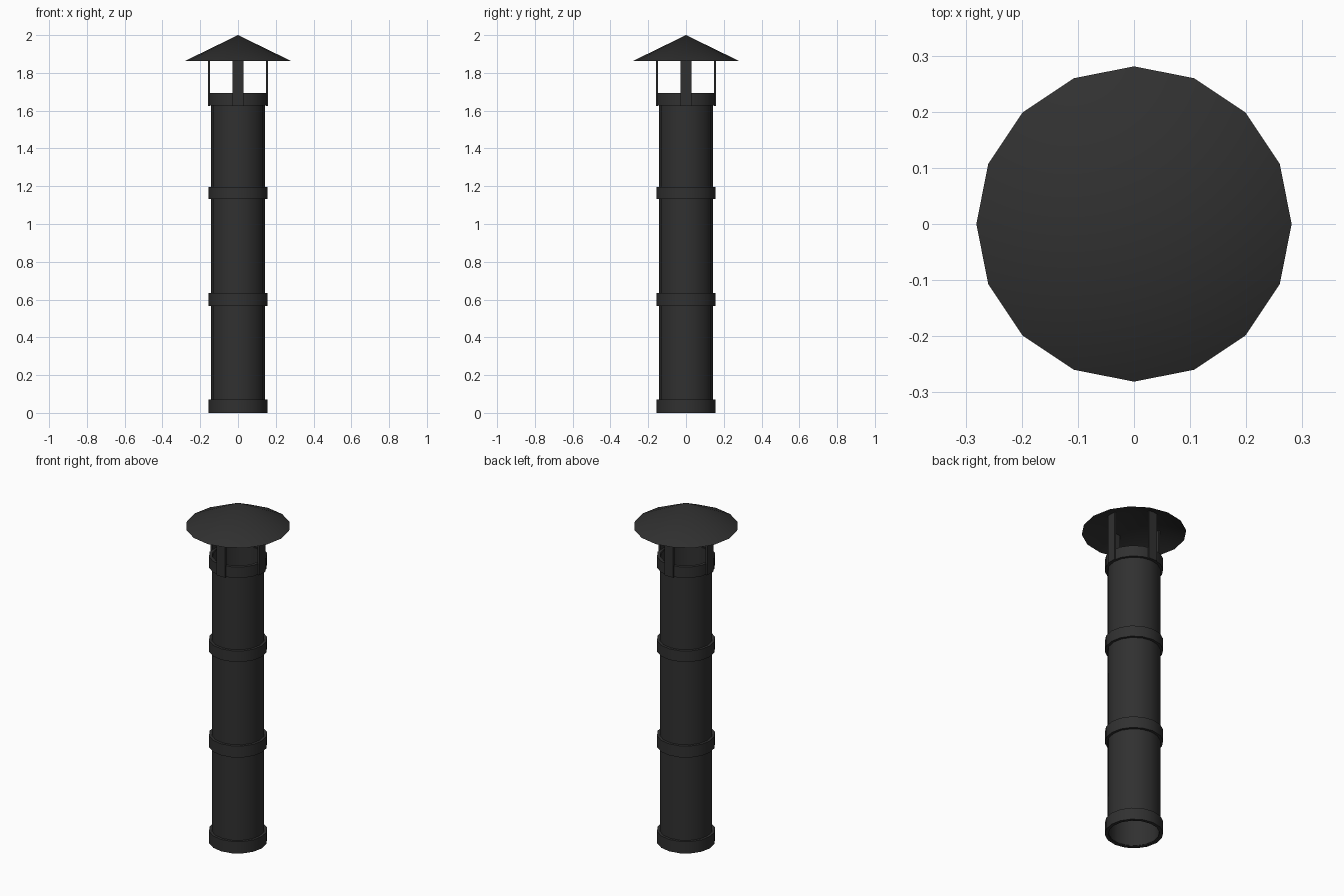
import bpy, math

if "Cube" in bpy.data.objects:
    bpy.data.objects.remove(bpy.data.objects["Cube"])

SIDES = 16

mat = bpy.data.materials.new("matte black metal")
mat.diffuse_color = (0.03, 0.03, 0.03, 1)
mat.use_nodes = True
mat.node_tree.nodes["Principled BSDF"].inputs["Base Color"].default_value = mat.diffuse_color


def add_object(name, verts, faces, smooth=True):
    mesh = bpy.data.meshes.new(name)
    mesh.from_pydata(verts, [], faces)
    mesh.update()
    mesh.materials.append(mat)
    ob = bpy.data.objects.new(name, mesh)
    bpy.context.collection.objects.link(ob)
    if smooth:
        bpy.ops.object.select_all(action='DESELECT')
        ob.select_set(True)
        bpy.context.view_layer.objects.active = ob
        bpy.ops.object.shade_smooth_by_angle(angle=math.radians(35))
    return ob


def lathe(name, profile):
    """Spin a closed (radius, z) profile around the z axis."""
    n = len(profile)
    verts = []
    for i in range(SIDES):
        a = 2 * math.pi * i / SIDES
        verts += [(r * math.cos(a), r * math.sin(a), z) for r, z in profile]
    faces = []
    for i in range(SIDES):
        j = (i + 1) % SIDES
        for k in range(n):
            m = (k + 1) % n
            faces.append((i * n + k, j * n + k, j * n + m, i * n + m))
    return add_object(name, verts, faces)


def ring(name, r_in, r_out, z0, z1):
    return lathe(name, [(r_in, z0), (r_out, z0), (r_out, z1), (r_in, z1)])


# Hollow flue pipe
ring("flue_pipe", 0.136, 0.142, 0.004, 1.688)

# Joint bands and top collar
for name, z0, z1 in (("base_band", 0.0, 0.07), ("lower_band", 0.567, 0.635),
                     ("upper_band", 1.132, 1.197), ("top_collar", 1.628, 1.693)):
    ring(name, 0.139, 0.157, z0, z1)

# Four flat struts, running up to the inside of the rain cap
for i in range(4):
    verts = [(x, y, z) for x in (0.148, 0.16) for y in (-0.028, 0.028)
             for z in (1.626, 1.919)]
    faces = [(0, 1, 3, 2), (4, 6, 7, 5), (0, 4, 5, 1),
             (2, 3, 7, 6), (0, 2, 6, 4), (1, 5, 7, 3)]
    strut = add_object(f"cap_strut_{i + 1}", verts, faces, smooth=False)
    strut.rotation_euler.z = i * math.pi / 2

# Open conical rain cap with a thin sheet-metal underside
rim = [(0.281 * math.cos(2 * math.pi * i / SIDES),
        0.281 * math.sin(2 * math.pi * i / SIDES), 1.863) for i in range(SIDES)]
cap_verts = rim + [(0, 0, 2.0), (0, 0, 1.994)]
cap_faces = []
for i in range(SIDES):
    j = (i + 1) % SIDES
    cap_faces += [(i, j, SIDES), (j, i, SIDES + 1)]
add_object("rain_cap", cap_verts, cap_faces)
